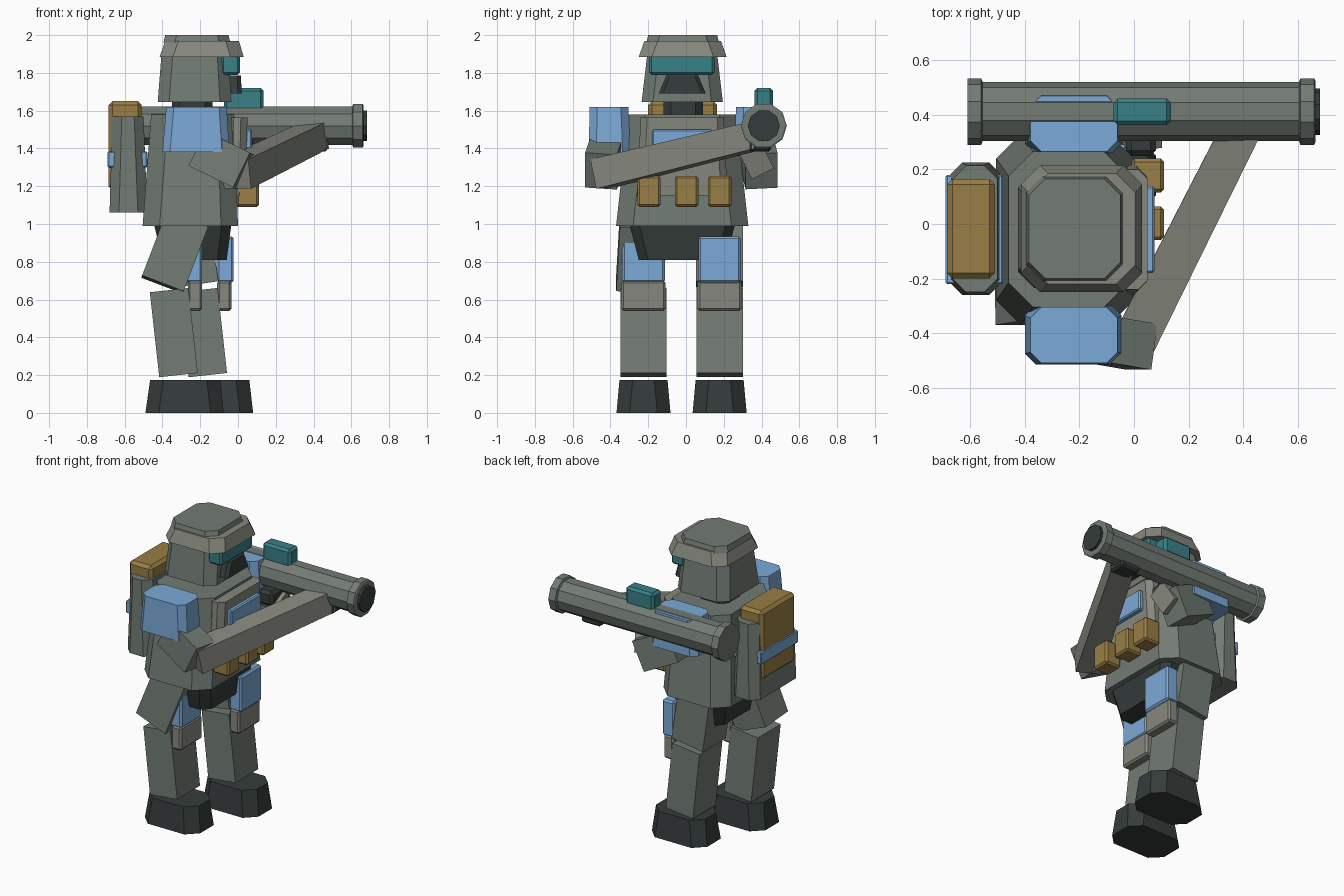
import bpy, bmesh, math
from mathutils import Vector

def material(name, c):
    m = bpy.data.materials.new(name)
    m.diffuse_color = (*c, 1)
    return m

ARMOR = material("armor", (0.17, 0.20, 0.175))
PLATE = material("plate", (0.24, 0.25, 0.21))
DARK = material("dark", (0.035, 0.045, 0.043))
BLUE = material("blue", (0.20, 0.40, 0.68))
TAN = material("tan", (0.32, 0.21, 0.06))
TEAL = material("teal", (0.04, 0.22, 0.25))


def loft(name, rings, mat, bevel=0):
    """Skin a stack of equal-length vertex loops and cap both ends."""
    bm = bmesh.new()
    vs = [[bm.verts.new(p) for p in r] for r in rings]
    n = len(vs[0])
    for a, b in zip(vs, vs[1:]):
        for i in range(n):
            j = (i + 1) % n
            bm.faces.new((a[i], a[j], b[j], b[i]))
    bm.faces.new(vs[0][::-1])
    bm.faces.new(vs[-1])
    bmesh.ops.recalc_face_normals(bm, faces=bm.faces)
    me = bpy.data.meshes.new(name)
    bm.to_mesh(me)
    bm.free()
    me.materials.append(mat)
    ob = bpy.data.objects.new(name, me)
    bpy.context.collection.objects.link(ob)
    if bevel:
        mod = ob.modifiers.new("bevel", 'BEVEL')
        mod.width, mod.segments = bevel, 1
    return ob


def octagon(x0, x1, y0, y1, z, c):
    return [(x0 + c, y0, z), (x1 - c, y0, z), (x1, y0 + c, z), (x1, y1 - c, z),
            (x1 - c, y1, z), (x0 + c, y1, z), (x0, y1 - c, z), (x0, y0 + c, z)]


def block(name, low, high, z0, z1, c, mat):
    """Tapered block with cut vertical corners; low/high are x0, x1, y0, y1."""
    return loft(name, [octagon(*low, z0, c), octagon(*high, z1, c)], mat)


def box(name, x0, x1, y0, y1, z0, z1, mat, bevel=0.012):
    return loft(name, [[(x0, y0, z), (x1, y0, z), (x1, y1, z), (x0, y1, z)]
                       for z in (z0, z1)], mat, bevel)


def bar(name, a, b, side, w, h, mat, end=1):
    """Four-sided limb from a to b; w along side, h across it."""
    a, b = Vector(a), Vector(b)
    d = (b - a).normalized()
    u = Vector(side)
    u = (u - d * u.dot(d)).normalized()
    v = d.cross(u)
    return loft(name, [[p + u * i * w * s / 2 + v * j * h * s / 2
                        for i, j in ((-1, -1), (1, -1), (1, 1), (-1, 1))]
                       for p, s in ((a, 1), (b, end))], mat)


def tube(name, profile, y, z, mat, n=10):
    return loft(name, [[(x, y + r * math.cos(2 * math.pi * i / n), z + r * math.sin(2 * math.pi * i / n))
                        for i in range(n)] for x, r in profile], mat)


Y = (0, 1, 0)

# Torso and hips
block("torso", (-0.505, 0.0, -0.37, 0.33), (-0.46, -0.02, -0.305, 0.265), 0.99, 1.58, 0.09, ARMOR)
block("pelvis", (-0.40, -0.06, -0.25, 0.21), (-0.445, -0.035, -0.30, 0.26), 0.81, 1.0, 0.05, DARK)
block("chest_plate", (-0.06, 0.04, -0.26, 0.22), (-0.06, 0.05, -0.24, 0.20), 1.15, 1.565, 0.035, PLATE)
box("chest_panel", 0.03, 0.075, -0.18, 0.14, 1.36, 1.50, BLUE, 0.008)
for i, y in enumerate((-0.196, 0.003, 0.178)):
    box(f"pouch_{i + 1}", -0.01, 0.11, y - 0.062, y + 0.062, 1.09, 1.255, TAN)

# Head
block("neck", (-0.35, -0.135, -0.12, 0.09), (-0.35, -0.135, -0.12, 0.09), 1.56, 1.67, 0.04, DARK)
block("helmet", (-0.425, -0.035, -0.235, 0.195), (-0.405, -0.05, -0.205, 0.165), 1.645, 1.90, 0.06, ARMOR)
block("helmet_brim", (-0.415, 0.03, -0.25, 0.215), (-0.385, 0.005, -0.22, 0.185), 1.885, 1.97, 0.07, PLATE)
block("helmet_cap", (-0.395, -0.04, -0.21, 0.175), (-0.385, -0.05, -0.20, 0.165), 1.96, 2.0, 0.06, ARMOR)
box("visor", -0.09, 0.01, -0.195, 0.15, 1.79, 1.895, TEAL)
block("face_guard", (-0.09, 0.02, -0.145, 0.105), (-0.09, 0.015, -0.105, 0.065), 1.69, 1.785, 0.02, DARK)

# Backpack
block("backpack", (-0.68, -0.48, -0.26, 0.225), (-0.665, -0.50, -0.25, 0.215), 1.06, 1.57, 0.05, ARMOR)
box("backpack_roll", -0.685, -0.51, -0.20, 0.165, 1.18, 1.65, TAN, 0.02)
box("backpack_strap", -0.69, -0.48, -0.22, 0.18, 1.30, 1.385, BLUE, 0.006)

# Legs: s is side, cy the leg centre, dx the stride offset
for s, cy, dx, knee in (("right", -0.225, 0, -0.40), ("left", 0.178, 0.155, -0.22)):
    bar(f"{s}_thigh", (-0.27, cy, 1.02), (knee, cy - (0.02 if dx == 0 else 0), 0.68), Y, 0.25, 0.235, ARMOR)
    bar(f"{s}_shin", (-0.365 + dx, cy, 0.65), (-0.315 + dx, cy, 0.20), Y, 0.245, 0.205, ARMOR)
    box(f"{s}_thigh_pad", -0.28 + dx * 1.08, -0.19 + dx * 1.08, cy - 0.113, cy + 0.113, 0.69, 0.935, BLUE)
    box(f"{s}_knee_pad", -0.265 + dx, -0.19 + dx, cy - 0.117, cy + 0.117, 0.54, 0.70, PLATE)
    block(f"{s}_boot", (-0.49 + dx, -0.075 + dx, cy - 0.143, cy + 0.143),
          (-0.465 + dx, -0.095 + dx, cy - 0.127, cy + 0.127), 0, 0.175, 0.07, DARK)

# Shoulder pads
block("right_shoulder_pad", (-0.40, -0.045, -0.515, -0.295), (-0.38, -0.06, -0.51, -0.305), 1.38, 1.62, 0.04, BLUE)
block("left_shoulder_pad", (-0.40, -0.045, 0.255, 0.475), (-0.38, -0.06, 0.265, 0.47), 1.38, 1.62, 0.04, BLUE)

# Arms
bar("right_upper_arm", (-0.206, -0.41, 1.395), (0.03, -0.45, 1.28), Y, 0.17, 0.205, ARMOR)
bar("right_forearm", (-0.01, -0.455, 1.265), (0.41, 0.38, 1.47), (1, -0.49, 0), 0.16, 0.16, PLATE, 0.9)
bar("left_upper_arm", (-0.206, 0.37, 1.395), (0.03, 0.40, 1.28), Y, 0.17, 0.205, ARMOR)
bar("left_forearm", (0.0, 0.40, 1.28), (0.04, 0.33, 1.42), (1, 0, 0), 0.13, 0.13, PLATE)

# Shoulder launcher
tube("launcher_tube", ((-0.61, 0.122), (-0.56, 0.122), (-0.555, 0.108), (0.605, 0.108),
                       (0.61, 0.122), (0.66, 0.122), (0.665, 0.112)), 0.412, 1.52, ARMOR)
tube("launcher_bore", ((0.64, 0.085), (0.682, 0.085)), 0.412, 1.52, DARK)
box("launcher_sight", -0.075, 0.135, 0.363, 0.46, 1.60, 1.72, TEAL, 0.015)
box("front_grip", 0.33, 0.475, 0.33, 0.45, 1.385, 1.46, DARK)
box("trigger_grip", -0.03, 0.08, 0.25, 0.39, 1.36, 1.46, DARK, 0.02)
